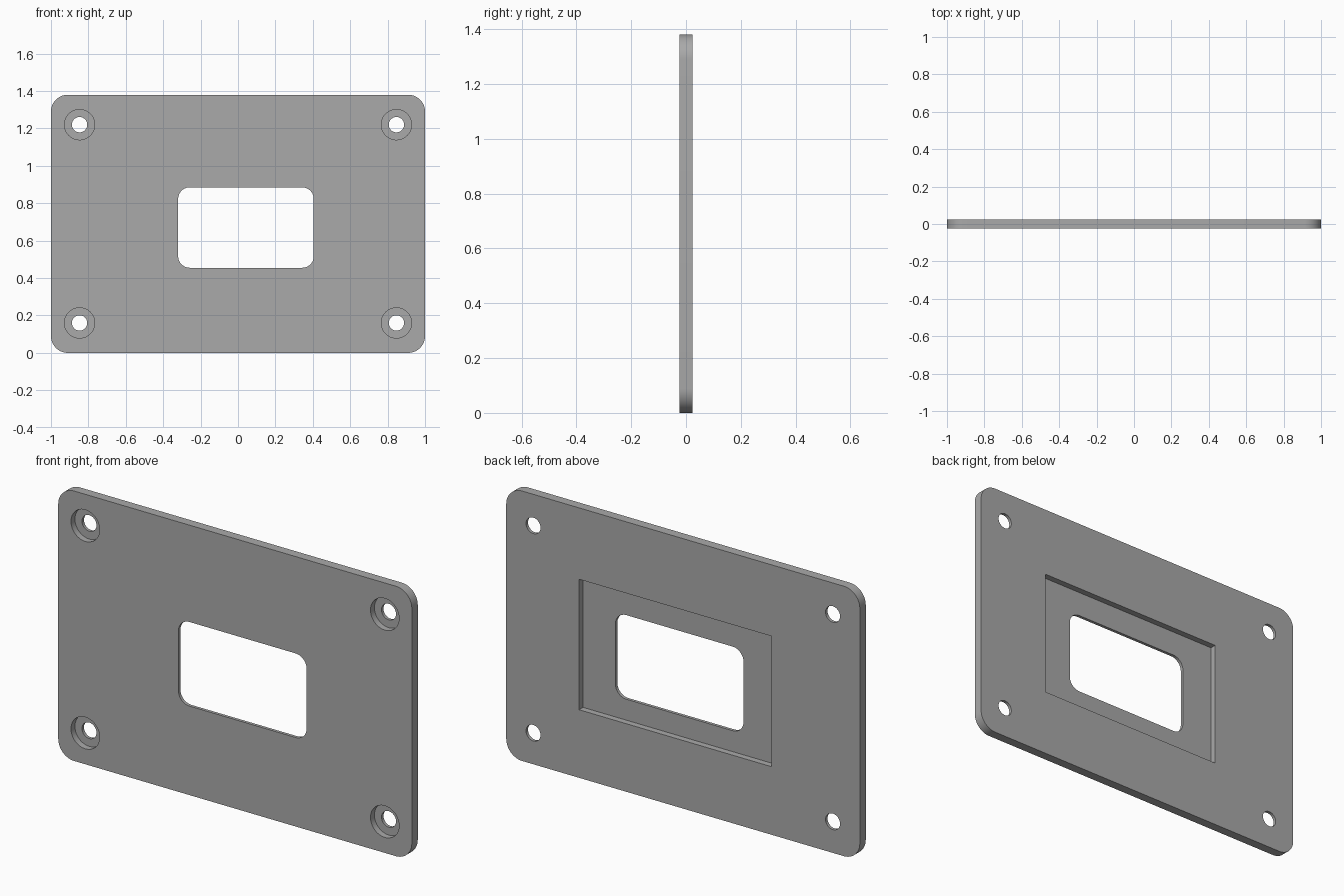
import bpy, math

if "Cube" in bpy.data.objects:
    bpy.data.objects.remove(bpy.data.objects["Cube"], do_unlink=True)

HALF = 0.024          # half the plate thickness
HEIGHT = 1.38
POCKET_DEPTH = 0.032
FLOOR = HALF - POCKET_DEPTH

grey = bpy.data.materials.new("plain grey")
grey.use_nodes = True
colour = (0.4, 0.4, 0.4, 1)
grey.diffuse_color = colour
grey.node_tree.nodes["Principled BSDF"].inputs["Base Color"].default_value = colour


def outline(x0, x1, z0, z1, radius, steps=12):
    """Rounded rectangle in the xz plane; a zero radius gives square corners."""
    if radius == 0:
        return [(x1, z1), (x0, z1), (x0, z0), (x1, z0)]
    corners = [(x1 - radius, z1 - radius), (x0 + radius, z1 - radius),
               (x0 + radius, z0 + radius), (x1 - radius, z0 + radius)]
    points = []
    for quarter, (cx, cz) in enumerate(corners):
        for i in range(steps + 1):
            a = math.pi / 2 * (quarter + i / steps)
            points.append((cx + radius * math.cos(a), cz + radius * math.sin(a)))
    return points


def circle(cx, cz, radius, sides=48):
    turn = 2 * math.pi / sides
    return [(cx + radius * math.cos(i * turn), cz + radius * math.sin(i * turn))
            for i in range(sides)]


def prism(name, points, y0, y1):
    """Extrude an xz outline from y0 to y1."""
    n = len(points)
    verts = [(x, y, z) for y in (y0, y1) for x, z in points]
    faces = [tuple(range(n)), tuple(reversed(range(n, 2 * n)))]
    faces += [(i, i + n, (i + 1) % n + n, (i + 1) % n) for i in range(n)]
    mesh = bpy.data.meshes.new(name)
    mesh.from_pydata(verts, [], faces)
    mesh.materials.append(grey)
    obj = bpy.data.objects.new(name, mesh)
    bpy.context.collection.objects.link(obj)
    return obj


# Rounded mounting plate
plate = prism("mounting_plate", outline(-1, 1, 0, HEIGHT, 0.09), -HALF, HALF)

# Window and the square-cornered pocket behind it
cutters = [
    prism("window_cutter", outline(-0.32, 0.405, 0.455, 0.885, 0.062), -0.1, 0.1),
    prism("pocket_cutter", outline(-0.5, 0.588, 0.348, 1.015, 0), FLOOR, 0.1),
]

# Screw holes, counterbored from the front
for sx in (-1, 1):
    for sz in (-1, 1):
        x, z = sx * 0.847, HEIGHT / 2 + sz * 0.53
        cutters.append(prism("screw_hole_cutter", circle(x, z, 0.041), -0.1, 0.1))
        cutters.append(prism("counterbore_cutter", circle(x, z, 0.081),
                             -0.1, -HALF + POCKET_DEPTH))

bpy.ops.object.select_all(action="DESELECT")
bpy.context.view_layer.objects.active = plate
plate.select_set(True)
for cutter in cutters:
    cutter.hide_render = True
    cut = plate.modifiers.new("cut", "BOOLEAN")
    cut.operation = "DIFFERENCE"
    cut.solver = "EXACT"
    cut.object = cutter
    bpy.ops.object.modifier_apply(modifier=cut.name)
    bpy.data.objects.remove(cutter, do_unlink=True)

bpy.ops.object.shade_smooth_by_angle(angle=math.radians(30))
